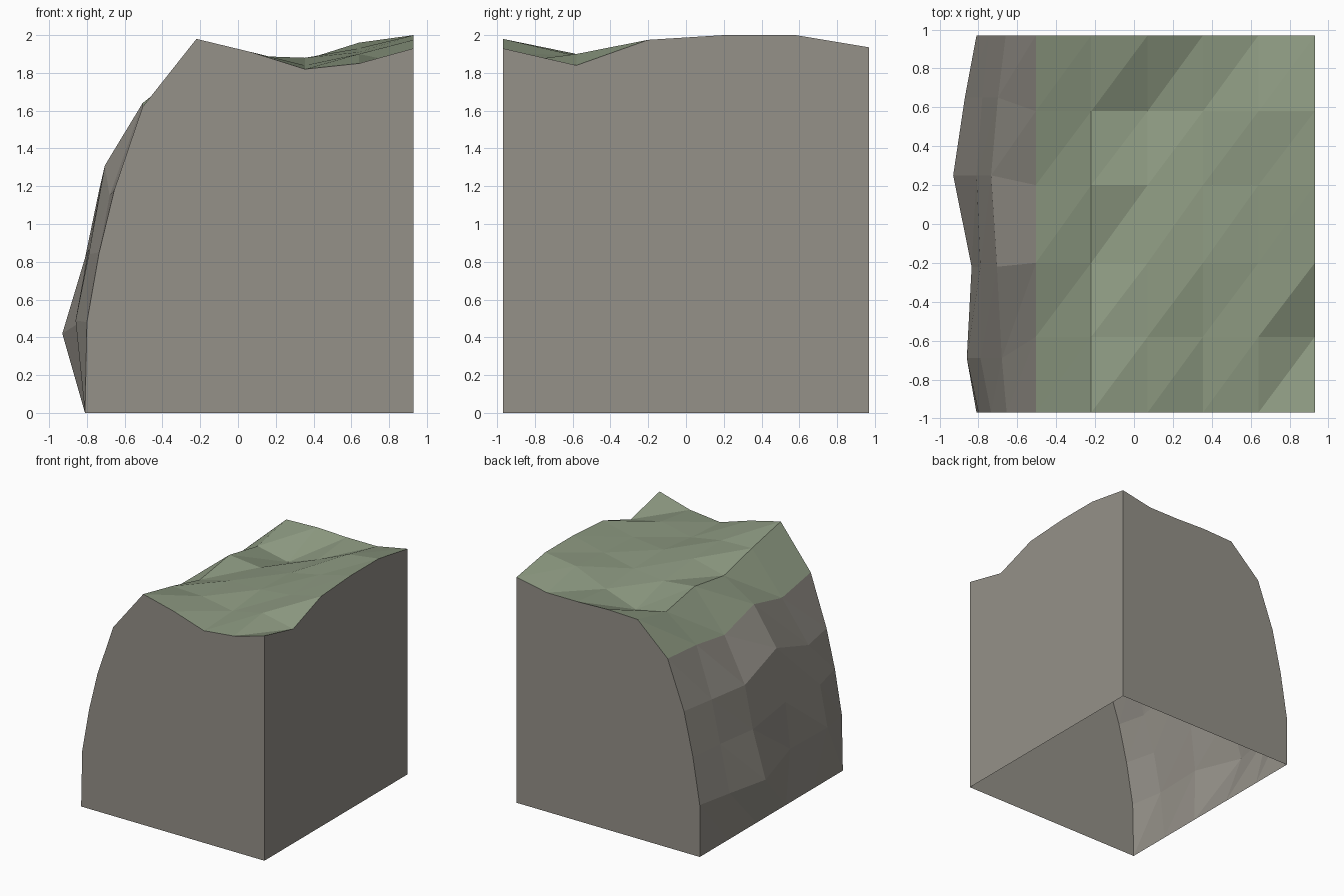
import bpy
import bmesh

old = bpy.data.objects.get("Cube")
if old:
    bpy.data.objects.remove(old, do_unlink=True)


def flat_material(name, color):
    mat = bpy.data.materials.new(name)
    mat.use_nodes = True
    mat.diffuse_color = color
    mat.node_tree.nodes["Principled BSDF"].inputs["Base Color"].default_value = color
    return mat


rock = flat_material("grey rock", (0.30, 0.283, 0.25, 1))
grass = flat_material("muted grass", (0.265, 0.32, 0.22, 1))

# Stations from front to back: straight on the top, shifted on the rock face
top_y = [-0.97, -0.58, -0.2, 0.2, 0.58, 0.97]
rock_y = [-0.97, -0.69, -0.22, 0.25, 0.65, 0.97]

# Rock face rows from the ground up: x and z at each station
rock_rows = [
    ([-0.80, -0.86, -0.835, -0.93, -0.87, -0.81], [0.48, 0.49, 0.48, 0.42, 0.44, 0.445]),
    ([-0.735, -0.79, -0.79, -0.81, -0.78, -0.745], [0.85, 0.84, 0.87, 0.82, 0.84, 0.84]),
    ([-0.655, -0.68, -0.705, -0.735, -0.70, -0.66], [1.18, 1.15, 1.31, 1.18, 1.2, 1.21]),
]

# Top rows from the shoulder to the inner side: x, then heights at each station
top_rows = [
    (-0.505, [1.62, 1.55, 1.64, 1.53, 1.59, 1.62]),
    (-0.22, [1.98, 1.9, 1.81, 1.87, 1.8, 1.88]),
    (0.07, [1.91, 1.89, 1.88, 1.84, 1.74, 1.89]),
    (0.355, [1.82, 1.84, 1.88, 1.87, 1.84, 1.88]),
    (0.64, [1.85, 1.9, 1.91, 1.93, 1.96, 1.88]),
    (0.93, [1.93, 1.84, 1.975, 2.0, 2.0, 1.935]),
]

bm = bmesh.new()
grid = [[bm.verts.new((-0.81, y, 0)) for y in top_y]]
for xs, zs in rock_rows:
    grid.append([bm.verts.new(p) for p in zip(xs, rock_y, zs)])
for x, zs in top_rows:
    grid.append([bm.verts.new((x, y, z)) for y, z in zip(top_y, zs)])

# Rock face and grassy top, one continuous faceted sheet
shoulder = len(rock_rows) + 1
for i, (low, high) in enumerate(zip(grid, grid[1:])):
    for j in range(len(top_y) - 1):
        a, b, c, d = low[j], high[j], high[j + 1], low[j + 1]
        for tri in ((a, b, c), (a, c, d)):
            face = bm.faces.new(tri)
            face.material_index = int(i >= shoulder)

# Flat side walls; the underside stays open
front_corner = bm.verts.new((0.93, top_y[0], 0))
back_corner = bm.verts.new((0.93, top_y[-1], 0))
bm.faces.new([front_corner] + [row[0] for row in reversed(grid)])
bm.faces.new([row[-1] for row in grid] + [back_corner])
bm.faces.new([front_corner, back_corner] + grid[-1][::-1])

mesh = bpy.data.meshes.new("cliff_block")
bm.to_mesh(mesh)
bm.free()
mesh.materials.append(rock)
mesh.materials.append(grass)
cliff = bpy.data.objects.new("cliff_block", mesh)
bpy.context.collection.objects.link(cliff)
